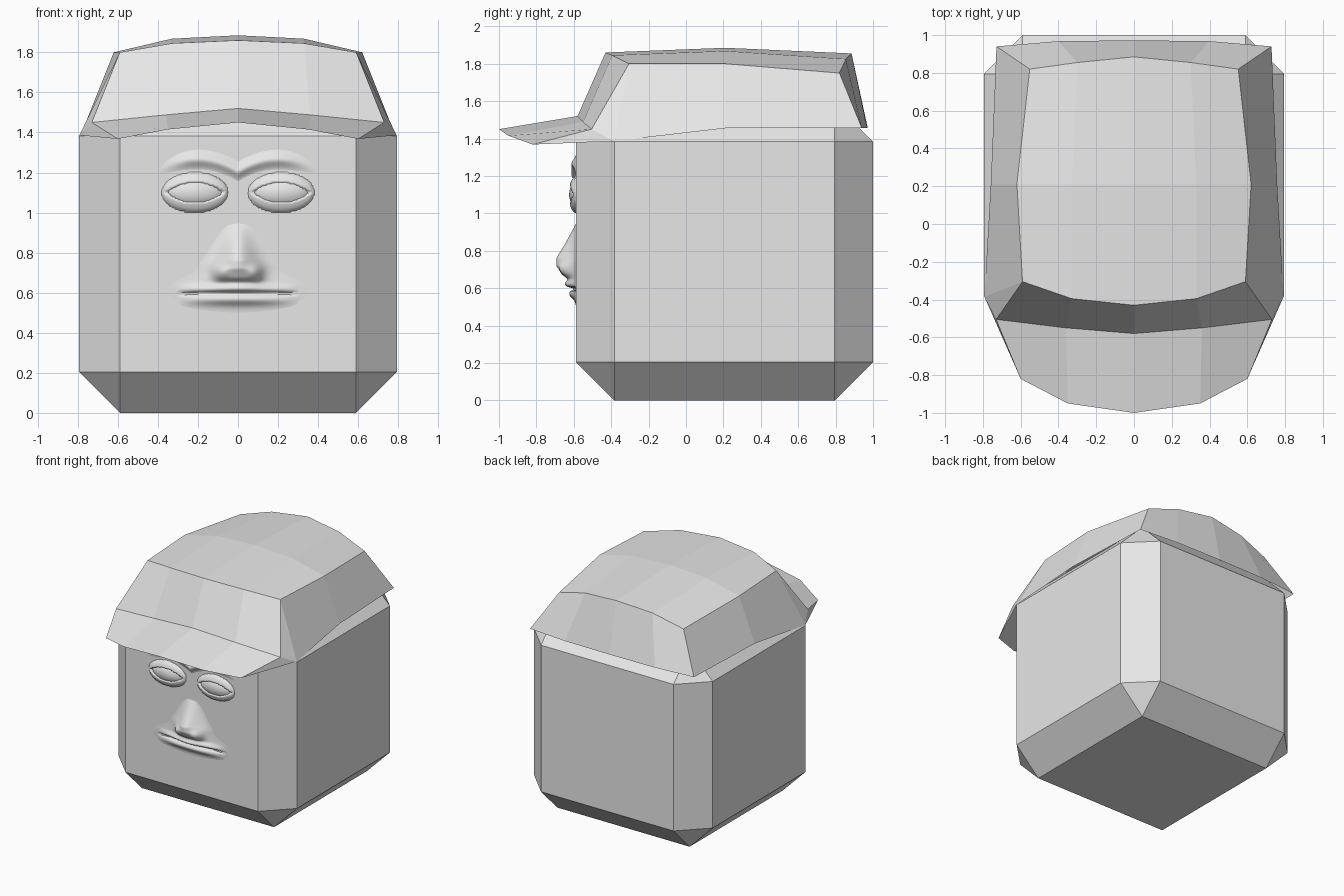
import bpy, bmesh, math

cube = bpy.data.objects.get("Cube")
if cube:
    bpy.data.objects.remove(cube, do_unlink=True)

grey = bpy.data.materials.new("plain_grey")
grey.use_nodes = True
grey.diffuse_color = (0.8, 0.8, 0.8, 1)
grey.node_tree.nodes["Principled BSDF"].inputs["Base Color"].default_value = (0.8, 0.8, 0.8, 1)


def finish(name, bm, smooth=False):
    mesh = bpy.data.meshes.new(name)
    bm.to_mesh(mesh)
    bm.free()
    mesh.materials.append(grey)
    for p in mesh.polygons:
        p.use_smooth = smooth
    obj = bpy.data.objects.new(name, mesh)
    bpy.context.scene.collection.objects.link(obj)
    return obj


# Head: a cube with every edge chamfered
SIDE, FRONT = 1.588, -0.588
bm = bmesh.new()
bmesh.ops.create_cube(bm, size=SIDE)
bmesh.ops.translate(bm, verts=bm.verts, vec=(0, FRONT + SIDE / 2, SIDE / 2))
bmesh.ops.bevel(bm, geom=bm.edges[:], offset=0.205, offset_type='OFFSET',
                segments=1, affect='EDGES')
finish("head", bm)

# Cap: half of an open shell, rows running from the brim over the crown to the back
rows = [
    [(0, -1, 1.45), (0.35, -0.95, 1.415), (0.6, -0.82, 1.368)],
    [(0, -0.58, 1.52), (0.36, -0.55, 1.488), (0.73, -0.505, 1.45)],
    [(0, -0.43, 1.86), (0.33, -0.395, 1.845), (0.59, -0.305, 1.8)],
    [(0, 0.21, 1.885), (0.33, 0.21, 1.868), (0.62, 0.21, 1.8)],
    [(0, 0.885, 1.855), (0.3, 0.855, 1.825), (0.552, 0.82, 1.75)],
    [(0, 0.972, 1.455), (0.4, 0.968, 1.455), (0.728, 0.94, 1.455)],
]
bm = bmesh.new()
grid = [[bm.verts.new(p) for p in row] for row in rows]
for a, b in zip(grid, grid[1:]):
    for i in range(2):
        bm.faces.new((a[i], a[i + 1], b[i + 1], b[i]))
brim, base, top_front, top_mid, top_back, back = [row[2] for row in grid]
side_front = bm.verts.new((0.792, -0.385, 1.386))
side_mid = bm.verts.new((0.758, 0.21, 1.455))
for face in ((brim, side_front, base), (base, side_front, top_front),
             (top_front, side_front, side_mid, top_mid),
             (top_mid, side_mid, back, top_back)):
    bm.faces.new(face)
cap = finish("cap", bm)
mirror = cap.modifiers.new("mirror", 'MIRROR')
mirror.use_clip = True


# Face relief: smooth features rising from the front of the head
def bell(t):
    return math.exp(-t * t)


def ramp(z, points):
    for (z0, h0), (z1, h1) in zip(points, points[1:]):
        if z0 <= z <= z1:
            return h0 + (h1 - h0) * (z - z0) / (z1 - z0)
    return 0


NOSE = [(0.58, 0), (0.65, 0.03), (0.675, 0.07), (0.72, 0.105),
        (0.76, 0.108), (0.84, 0.06), (0.95, 0)]
EYE_X, EYE_Z = 0.215, 1.1


def relief(x, z):
    x = abs(x)
    # nose bridge, wings and the cheek folds below
    width = 0.05 + 0.05 * max(0, min(1, (0.94 - z) / 0.2))
    h = ramp(z, NOSE) * bell(x / width)
    h += 0.035 * bell((x - 0.085) / 0.04) * bell((z - 0.7) / 0.04)
    h += 0.024 * bell(x / 0.24) * bell((z - 0.61) / 0.075)
    # lips and the slit between them
    t = 1 - (x / 0.3) ** 2
    if t > 0:
        h += 0.022 * t * bell((z - 0.62) / 0.018)
        h += 0.022 * t * bell((z - 0.565) / 0.025)
        h -= 0.025 * math.sqrt(t) * bell((z - 0.596) / 0.007)
    # brow arches
    arch = 1.265 - 0.06 * ((x - 0.2) / 0.2) ** 2
    h += 0.027 * bell((z - arch) / 0.033) * bell(max(0, x - 0.2) / 0.13)
    # eyelids with an almond opening
    u, v = (x - EYE_X) / 0.165, (z - EYE_Z) / 0.1
    if u * u + v * v < 1:
        h += 0.042 * math.sqrt(1 - u * u - v * v)
    if abs(z - EYE_Z) < 0.05 * (1 - ((x - EYE_X) / 0.15) ** 2):
        h -= 0.02
    return max(0, h)


COLS, ROWS, SINK = 110, 130, 0.003
bm = bmesh.new()
pts = []
for j in range(ROWS + 1):
    z = 0.4 + 0.96 * j / ROWS
    line = []
    for i in range(COLS + 1):
        x = -0.45 + 0.9 * i / COLS
        line.append(bm.verts.new((x, FRONT + SINK - relief(x, z), z)))
    pts.append(line)
for a, b in zip(pts, pts[1:]):
    for i in range(COLS):
        quad = (a[i], a[i + 1], b[i + 1], b[i])
        if min(v.co.y for v in quad) < FRONT:
            bm.faces.new(quad)
bmesh.ops.delete(bm, geom=[v for v in bm.verts if not v.link_faces], context='VERTS')
finish("face", bm, smooth=True)

# Eyeballs behind the lids
for name, side in (("left_eye", 1), ("right_eye", -1)):
    bm = bmesh.new()
    bmesh.ops.create_uvsphere(bm, u_segments=32, v_segments=16, radius=1)
    bmesh.ops.scale(bm, verts=bm.verts, vec=(0.15, 0.065, 0.08))
    bmesh.ops.translate(bm, verts=bm.verts, vec=(side * EYE_X, -0.56, EYE_Z))
    finish(name, bm, smooth=True)
